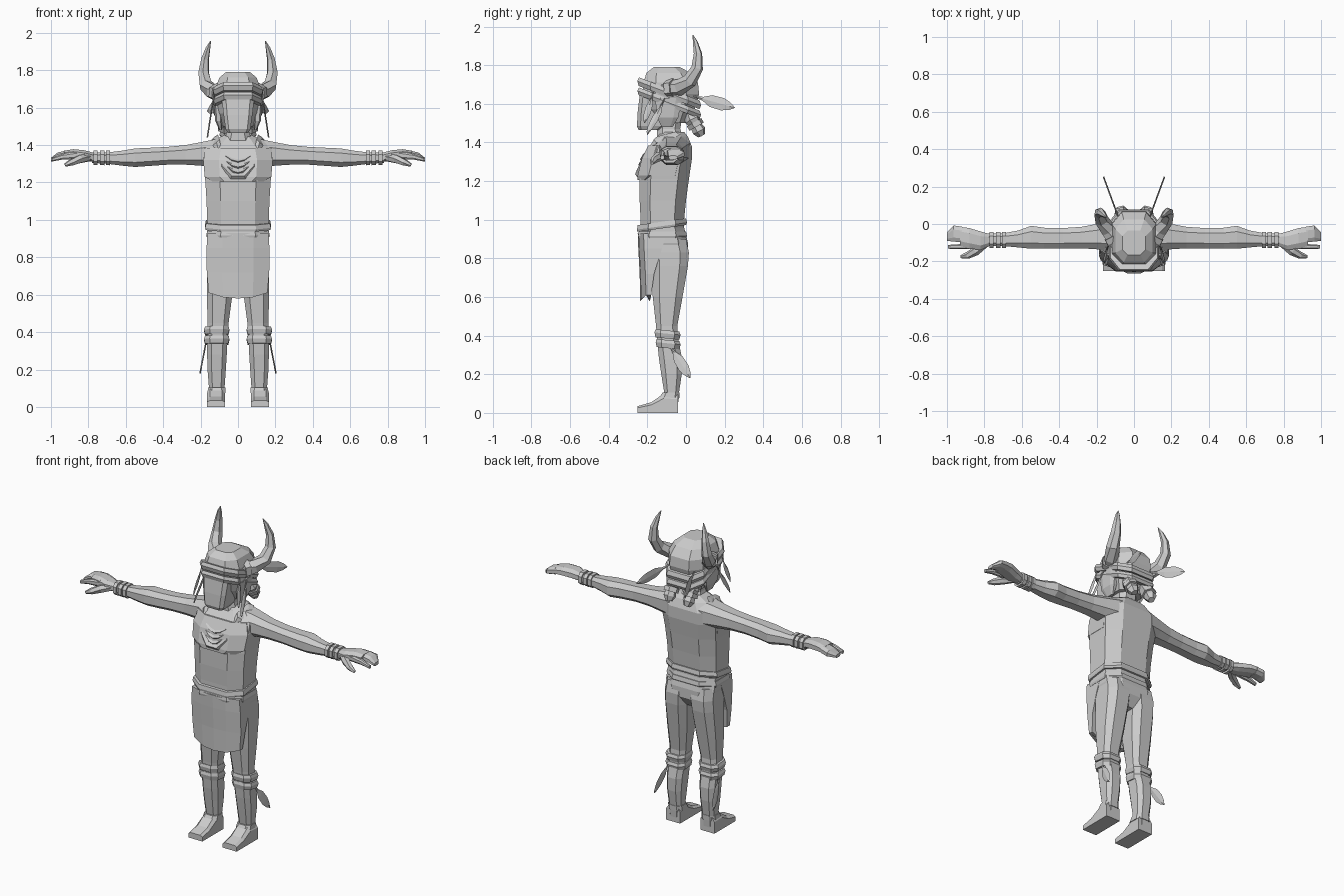
import bpy, bmesh, math
from mathutils import Vector

grey = bpy.data.materials.new("light_grey")
grey.diffuse_color = (0.6, 0.6, 0.6, 1)

def make(name, verts, faces, mirror=False):
    me = bpy.data.meshes.new(name)
    me.from_pydata(verts, [], faces)
    bm = bmesh.new()
    bm.from_mesh(me)
    bmesh.ops.recalc_face_normals(bm, faces=bm.faces)
    bm.to_mesh(me)
    bm.free()
    me.materials.append(grey)
    ob = bpy.data.objects.new(name, me)
    bpy.context.collection.objects.link(ob)
    if mirror:
        ob.modifiers.new("Mirror", 'MIRROR').use_mirror_merge = False
    return ob

def loft(name, rings, mirror=False, closed=False):
    n, k = len(rings[0]), len(rings)
    verts = [p for r in rings for p in r]
    faces = []
    for i in range(k if closed else k - 1):
        for j in range(n):
            a, b, j2 = i * n, (i + 1) % k * n, (j + 1) % n
            faces.append((a + j, a + j2, b + j2, b + j))
    if not closed:
        faces += [tuple(range(n)), tuple(range((k - 1) * n, k * n))]
    return make(name, verts, faces, mirror)

def octagon(c):
    return [(1, -c), (1, c), (c, 1), (-c, 1), (-1, c), (-1, -c), (-c, -1), (c, -1)]

def stack(name, rows, mirror=False, c=0.55, tilt=0):
    """Upright form; rows are (z, x0, x1, y0, y1)."""
    rings = []
    for z, x0, x1, y0, y1 in rows:
        rings.append([((x0 + x1) / 2 + u * (x1 - x0) / 2, (y0 + y1) / 2 + v * (y1 - y0) / 2,
                       z + tilt * (v * (y1 - y0) / 2)) for u, v in octagon(c)])
    return loft(name, rings, mirror)

def along_x(name, rows, c=0.5):
    """Sideways form; rows are (x, y0, y1, z0, z1)."""
    return loft(name, [[(x, (y0 + y1) / 2 + u * (y1 - y0) / 2, (z0 + z1) / 2 + v * (z1 - z0) / 2)
                        for u, v in octagon(c)] for x, y0, y1, z0, z1 in rows], True)

def tube(name, path, radii, sides=6, mirror=True):
    pts, rings = [Vector(p) for p in path], []
    for i, p in enumerate(pts):
        d = (pts[min(i + 1, len(pts) - 1)] - pts[max(i - 1, 0)]).normalized()
        u = d.cross(Vector((1, 0.2, 0.1))).normalized()
        w = d.cross(u)
        rings.append([p + radii[i] * (math.cos(t) * u + math.sin(t) * w)
                      for t in (2 * math.pi * s / sides for s in range(sides))])
    return loft(name, rings, mirror)

def feather(name, start, end, side, width):
    """Thin leaf with a raised quill."""
    s, e, w = Vector(start), Vector(end), Vector(side).normalized() * width / 2
    n = (e - s).cross(w).normalized() * 0.004
    prof = [(0, 0.12), (0.22, 0.3), (0.42, 0.95), (0.7, 1), (0.88, 0.6), (1, 0.05)]
    return loft(name, [[s.lerp(e, t) + w * k, s.lerp(e, t) + n,
                        s.lerp(e, t) - w * k, s.lerp(e, t) - n] for t, k in prof], True)

# Torso, neck and hips
stack("torso", [(0.94, -.16, .16, -.235, -.01), (1.0, -.165, .165, -.235, -.01),
                (1.1, -.168, .168, -.24, .0), (1.21, -.175, .175, -.24, .015),
                (1.31, -.185, .185, -.225, .03), (1.38, -.18, .18, -.19, .03),
                (1.43, -.125, .125, -.145, .01), (1.455, -.07, .07, -.13, -.01)])
stack("shirt_yoke", [(1.205, -.135, .135, -.25, -.1), (1.23, -.178, .178, -.25, .0),
                     (1.32, -.186, .186, -.228, .02), (1.385, -.165, .165, -.195, .0)])
stack("neck", [(1.39, -.085, .085, -.15, .0), (1.47, -.06, .06, -.15, -.03), (1.58, -.06, .06, -.15, -.01)])
stack("hips", [(0.76, -.05, .05, -.15, -.03), (0.82, -.15, .15, -.18, .01),
               (0.88, -.165, .165, -.21, .01), (0.96, -.162, .162, -.22, -.01)])

# Belt straps
for z, g, t in ((0.905, .0, 0.0), (0.955, .006, 0.14)):
    stack("belt_strap", [(z, -.166 - g, .166 + g, -.245 - g, .0), (z + .012, -.17 - g, .17 + g, -.248 - g, .005),
                         (z + .035, -.165 - g, .165 + g, -.244 - g, .0)], tilt=t)

# Apron hanging in front, wrapping round the hips
rings = []
for z, hx, yf, yb, drop in ((.93, .163, -.245, -.1, 0), (.85, .168, -.242, -.125, 0), (.72, .167, -.235, -.165, 0),
                            (.61, .157, -.232, -.18, .03)):
    rings.append([(-hx, yb, z), (-hx, yf + .025, z), (-hx * .5, yf, z - drop * .8), (0, yf - .005, z - drop),
                  (hx * .5, yf, z - drop * .8), (hx, yf + .025, z), (hx, yb, z),
                  (hx * .5, yb - .005, z - drop * .8), (0, yb - .01, z - drop), (-hx * .5, yb - .005, z - drop * .8)])
loft("apron", rings)

# Legs, calf wraps and feet
stack("leg", [(0.9, .005, .16, -.2, .0), (0.83, .008, .165, -.185, .015), (0.76, .015, .167, -.18, .01),
              (0.6, .03, .167, -.172, -.018), (0.45, .05, .162, -.155, -.045), (0.38, .055, .165, -.15, -.04),
              (0.28, .06, .165, -.14, -.02), (0.2, .065, .163, -.128, -.022), (0.1, .072, .155, -.112, -.037),
              (0.03, .075, .155, -.13, -.042)], True)
for z, y0, t in ((0.385, -.158, -.1), (0.335, -.152, -.1)):
    stack("calf_wrap", [(z, .052, .176, y0, -.035), (z + .025, .046, .182, y0 - .005, -.028),
                        (z + .042, .05, .176, y0, -.035)], True, tilt=t)
stack("ankle_wrap", [(.075, .066, .163, -.14, -.035), (.105, .068, .16, -.122, -.034)], True)
foot = [(-.042, .095), (-.115, .1), (-.18, .055), (-.25, .035)]
loft("foot", [[(.07, y, 0), (.166, y, 0), (.166, y, h * .75), (.15, y, h), (.085, y, h), (.07, y, h * .75)]
              for y, h in foot], True)
feather("calf_feather", (.17, -.085, .35), (.203, .022, .18), (0, .8, .5), .055)

# Arms, wrist bands and hands
along_x("arm", [(.1, -.15, .02, 1.28, 1.435), (.2, -.135, .0, 1.29, 1.415), (.28, -.13, -.015, 1.295, 1.40),
                (.38, -.13, -.022, 1.295, 1.39), (.48, -.132, -.02, 1.288, 1.385), (.55, -.132, -.01, 1.283, 1.382),
                (.62, -.125, -.035, 1.29, 1.37), (.7, -.118, -.05, 1.3, 1.36), (.78, -.118, -.052, 1.305, 1.36)])
for x in (.685, .715, .75):
    along_x("wrist_band", [(x, -.128, -.042, 1.292, 1.37), (x + .022, -.128, -.042, 1.294, 1.37)])
along_x("palm", [(.77, -.116, -.054, 1.31, 1.358), (.82, -.14, -.04, 1.315, 1.372), (.88, -.13, -.022, 1.325, 1.378),
                 (.93, -.118, -.015, 1.328, 1.37)])
along_x("fingers", [(.92, -.098, -.014, 1.326, 1.371), (.965, -.094, -.008, 1.32, 1.36), (1.0, -.09, -.045, 1.312, 1.332)])
along_x("index_finger", [(.86, -.134, -.105, 1.325, 1.367), (.94, -.134, -.108, 1.322, 1.352), (.995, -.132, -.112, 1.312, 1.332)])
tube("thumb", [(.79, -.1, 1.335), (.845, -.145, 1.325), (.89, -.168, 1.308), (.925, -.175, 1.293)],
     [.022, .024, .019, .009])

# Collar strip: follows the chest from shoulder to breastbone
path = [(.125, -.06, 1.44), (.115, -.155, 1.415), (.085, -.228, 1.29), (.035, -.252, 1.235)]
path = path + [(-x, y, z) for x, y, z in reversed(path)]
loft("collar", [[(x, y - .012, z), (x * 1.16, y + .002, z - .016), (x * 1.05, y + .03, z), (x * .86, y + .005, z + .016)]
                for x, y, z in path])
# Necklace strands
for z, y, h in ((1.335, -.222, .068), (1.305, -.232, .064), (1.275, -.241, .055)):
    pts = [(-h, y + .014, z + .008), (-h * .5, y, z - .014), (0, y - .004, z - .022), (h * .5, y, z - .014), (h, y + .014, z + .008)]
    loft("necklace", [[(x, yy - .012, zz), (x, yy, zz + .011), (x, yy + .012, zz), (x, yy, zz - .011)] for x, yy, zz in pts])

# Head and mask-like face
stack("head", [(1.5, -.08, .08, -.15, .0), (1.57, -.108, .108, -.2, .045), (1.65, -.12, .12, -.225, .068),
               (1.71, -.118, .118, -.22, .062), (1.76, -.1, .1, -.205, .025), (1.792, -.062, .062, -.165, -.035)])
stack("face", [(1.465, -.055, .055, -.245, -.14), (1.485, -.066, .066, -.254, -.11),
               (1.56, -.077, .077, -.25, -.1), (1.66, -.088, .088, -.238, -.1)], c=.75)

# Headbands, sloping down to the back
for z, g, h in ((1.605, 0, .04), (1.655, .004, .045)):
    stack("headband", [(z - h / 2, -.122 - g, .122 + g, -.245, .07), (z, -.13 - g, .13 + g, -.252, .078),
                       (z + h / 2, -.122 - g, .122 + g, -.243, .07)], c=.6, tilt=-.38)

# Side hair, ears and tied braids
stack("side_hair", [(1.48, .085, .1, -.125, -.07), (1.53, .085, .122, -.15, -.04), (1.63, .09, .13, -.16, -.02)], True)
tube("braid", [(.05, .015, 1.56), (.065, .035, 1.515), (.065, .05, 1.49), (.065, .068, 1.46), (.062, .08, 1.435)],
     [.03, .042, .03, .036, .02])
tube("braid_tie", [(.065, .042, 1.505), (.065, .055, 1.482)], [.044, .044])

# Horns
tube("horn", [(.085, -.11, 1.675), (.135, -.035, 1.685), (.172, .02, 1.72), (.183, .058, 1.785),
              (.176, .062, 1.86), (.16, .048, 1.92), (.146, .036, 1.957)],
     [.045, .043, .038, .031, .022, .013, .002])
tube("horn_ring", [(.1, -.09, 1.678), (.118, -.062, 1.682)], [.053, .051])

# Feathers at the back and hanging by the cheeks
feather("back_feather", (.085, .04, 1.64), (.163, .252, 1.58), (0, .25, 1), .065)
feather("cheek_feather", (.135, -.11, 1.63), (.164, -.2, 1.44), (0, 1, .5), .055)
feather("small_cheek_feather", (.13, -.17, 1.66), (.155, -.215, 1.5), (0, 1, .3), .04)
